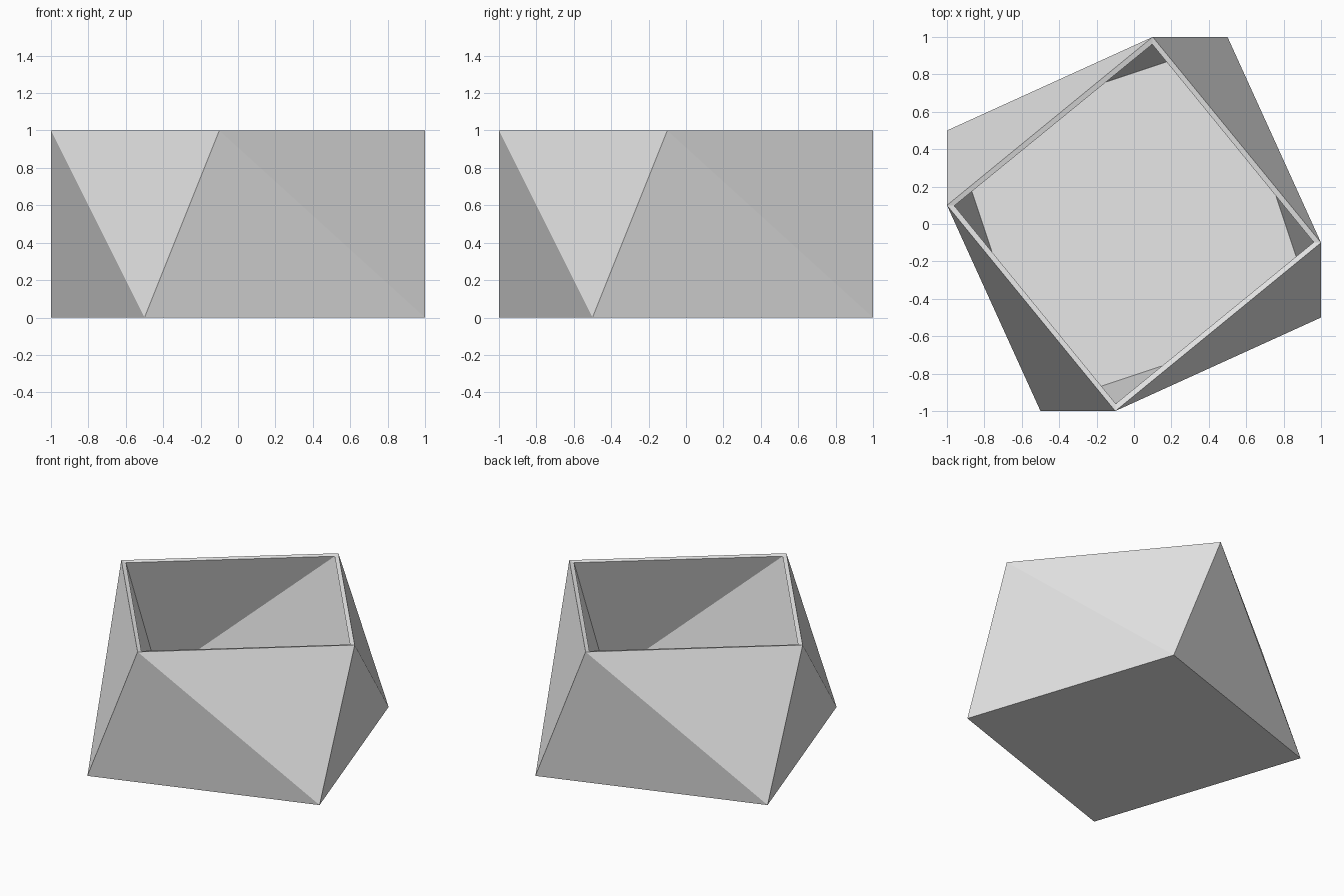
import bpy
import bmesh
from math import pi
from mathutils import Matrix, Vector

cube = bpy.data.objects.get("Cube")
if cube:
    bpy.data.objects.remove(cube, do_unlink=True)

# Single grey material
grey = bpy.data.materials.new("light grey")
grey.use_nodes = True
colour = (0.8, 0.8, 0.8, 1.0)
grey.diffuse_color = colour
grey.node_tree.nodes["Principled BSDF"].inputs["Base Color"].default_value = colour


def square_ring(bm, corner):
    """Four corners made by quarter turns of one corner."""
    return [bm.verts.new(Matrix.Rotation(i * pi / 2, 3, 'Z') @ Vector(corner))
            for i in range(4)]


# Twisted open box: a square base joined to a turned, smaller square rim
bm = bmesh.new()
base = square_ring(bm, (-0.5, -1, 0))
rim = square_ring(bm, (-0.1, -1, 1))
bm.faces.new(reversed(base))
for i in range(4):
    j = (i + 1) % 4
    bm.faces.new((base[i], base[j], rim[i]))
    bm.faces.new((rim[i], base[j], rim[j]))
bm.normal_update()

mesh = bpy.data.meshes.new("twisted_planter")
bm.to_mesh(mesh)
bm.free()
mesh.materials.append(grey)
planter = bpy.data.objects.new("twisted_planter", mesh)
bpy.context.collection.objects.link(planter)

# Wall thickness, grown inwards
wall = planter.modifiers.new("wall_thickness", 'SOLIDIFY')
wall.thickness = 0.04
wall.offset = -1
